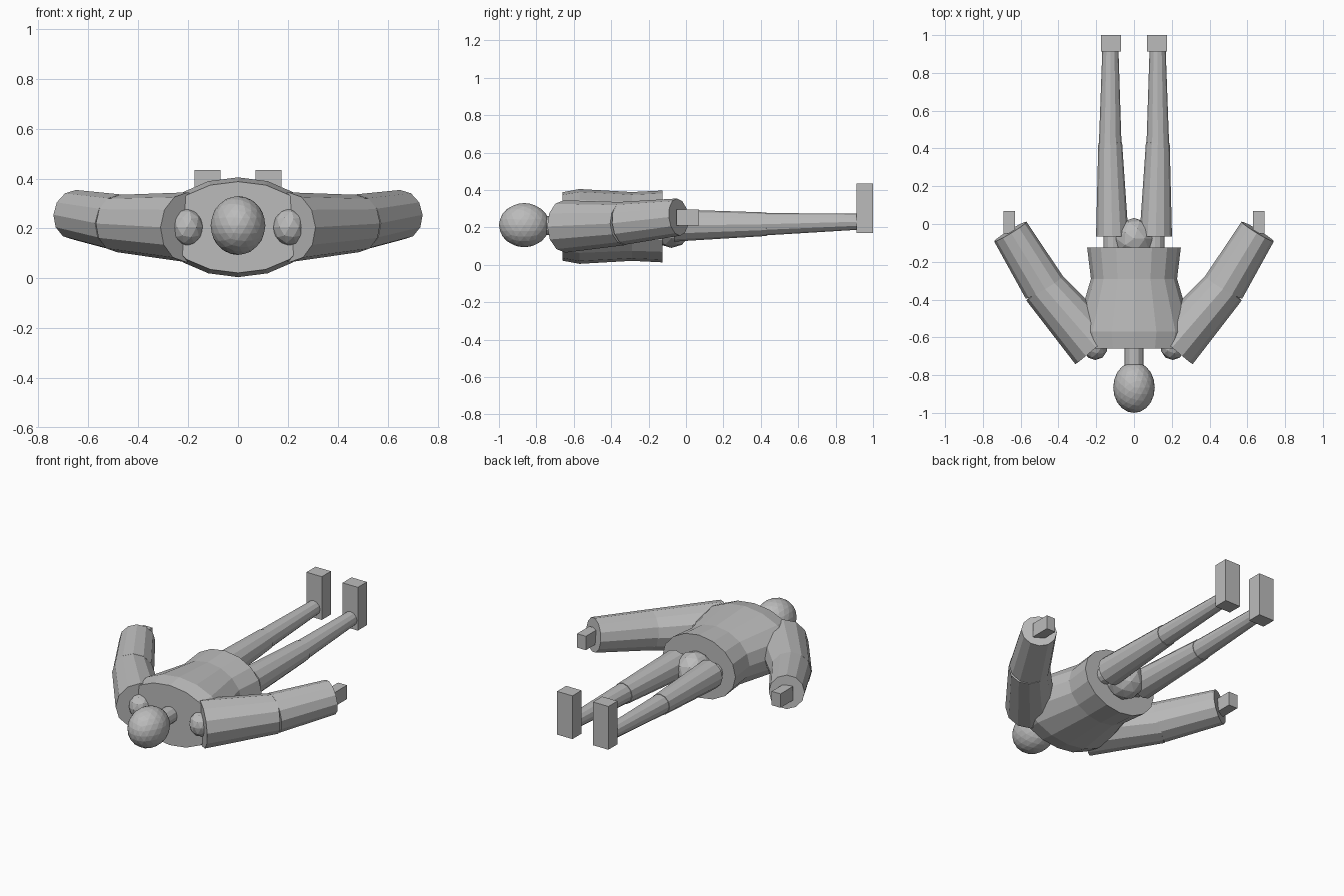
import bpy, bmesh, math
from mathutils import Vector

if "Cube" in bpy.data.objects:
    bpy.data.objects.remove(bpy.data.objects["Cube"])

grey = bpy.data.materials.new("plain_grey")
grey.use_nodes = True
COLOUR = (0.5, 0.5, 0.5, 1)
grey.diffuse_color = COLOUR
grey.node_tree.nodes["Principled BSDF"].inputs["Base Color"].default_value = COLOUR


def finish(name, bm):
    bmesh.ops.recalc_face_normals(bm, faces=bm.faces)
    mesh = bpy.data.meshes.new(name)
    bm.to_mesh(mesh)
    bm.free()
    mesh.materials.append(grey)
    obj = bpy.data.objects.new(name, mesh)
    bpy.context.collection.objects.link(obj)
    return obj


def ball(name, centre, radii, detail):
    bm = bmesh.new()
    bmesh.ops.create_icosphere(bm, subdivisions=detail, radius=1)
    for v in bm.verts:
        v.co = Vector(a * b for a, b in zip(v.co, radii)) + Vector(centre)
    return finish(name, bm)


def box(name, low, high):
    bm = bmesh.new()
    bmesh.ops.create_cube(bm, size=1)
    low, high = Vector(low), Vector(high)
    for v in bm.verts:
        v.co = Vector(a * b for a, b in zip(v.co, high - low)) + (low + high) / 2
    return finish(name, bm)


def limb(name, start, end, r1, r2, sides=12):
    """Tapered cylinder between two points."""
    start, end = Vector(start), Vector(end)
    axis = end - start
    bm = bmesh.new()
    bmesh.ops.create_cone(bm, cap_ends=True, segments=sides,
                          radius1=r1, radius2=r2, depth=axis.length)
    turn = axis.to_track_quat('Z', 'Y')
    for v in bm.verts:
        v.co = turn @ v.co + (start + end) / 2
    return finish(name, bm)


def loft(name, rings, z, sides=16):
    """Skin of oval rings (y, half width, half height) along y."""
    bm = bmesh.new()
    loops = []
    for y, rx, rz in rings:
        angles = [math.tau * i / sides for i in range(sides)]
        loops.append([bm.verts.new((rx * math.cos(a), y, z + rz * math.sin(a))) for a in angles])
    for a, b in zip(loops, loops[1:]):
        for i in range(sides):
            j = (i + 1) % sides
            bm.faces.new((a[i], a[j], b[j], b[i]))
    bm.faces.new(loops[0])
    bm.faces.new(loops[-1])
    return finish(name, bm)


# Head, neck, torso and pelvis
ball("head", (0, -0.865, 0.212), (0.11, 0.135, 0.118), 3)
limb("neck", (0, -0.78, 0.21), (0, -0.62, 0.21), 0.05, 0.05)
loft("torso", [(-0.66, 0.29, 0.183), (-0.57, 0.31, 0.2),
               (-0.29, 0.228, 0.184), (-0.125, 0.248, 0.192)], 0.205)
ball("pelvis", (0, -0.078, 0.2), (0.11, 0.11, 0.11), 2)

# Limbs, the same on both sides
for side, s in (("left", 1), ("right", -1)):
    # Arm
    ball(side + "_shoulder", (s * 0.205, -0.65, 0.205), (0.066, 0.07, 0.075), 2)
    limb(side + "_upper_arm", (s * 0.205, -0.65, 0.205), (s * 0.483, -0.33, 0.22), 0.14, 0.115)
    limb(side + "_forearm", (s * 0.475, -0.335, 0.222), (s * 0.655, -0.04, 0.255), 0.115, 0.1)
    box(side + "_hand", (s * 0.66 - 0.03, -0.05, 0.21), (s * 0.66 + 0.03, 0.07, 0.295))
    # Leg
    limb(side + "_hip", (s * 0.112, -0.2, 0.205), (s * 0.112, 0, 0.205), 0.05, 0.05)
    limb(side + "_thigh", (s * 0.115, -0.065, 0.21), (s * 0.126, 0.43, 0.217), 0.086, 0.063)
    limb(side + "_calf", (s * 0.126, 0.42, 0.217), (s * 0.125, 0.915, 0.23), 0.06, 0.043)
    box(side + "_foot", (s * 0.122 - 0.052, 0.912, 0.17), (s * 0.122 + 0.052, 1, 0.435))
